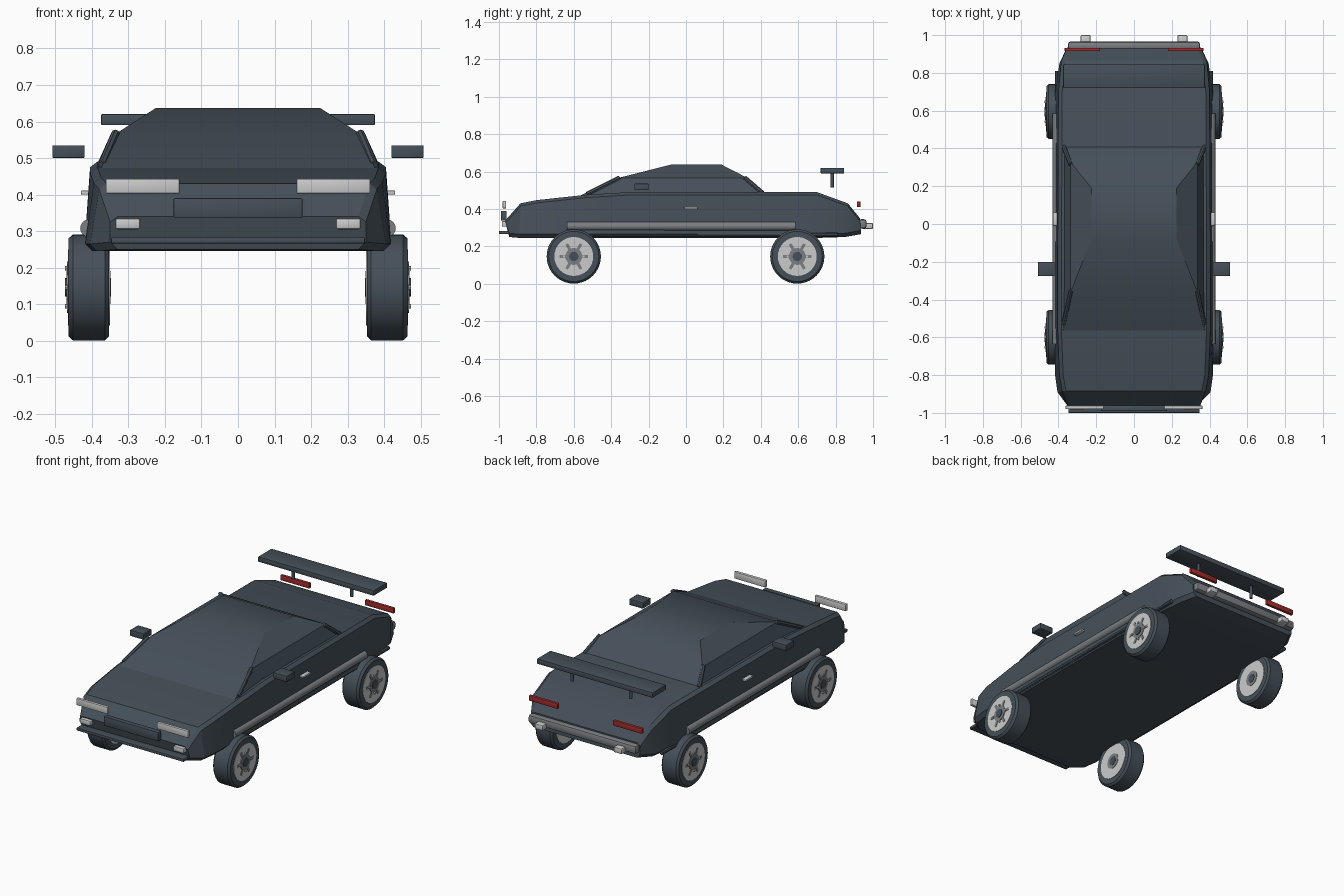
import bpy, bmesh, math
from mathutils import Vector, Matrix

if "Cube" in bpy.data.objects:
    bpy.data.objects.remove(bpy.data.objects["Cube"])

def mat(name, c):
    m = bpy.data.materials.new(name)
    m.diffuse_color = (*c, 1)
    m.use_nodes = True
    m.node_tree.nodes["Principled BSDF"].inputs["Base Color"].default_value = m.diffuse_color
    return m

SLATE = mat("dark slate paint", (0.06, 0.08, 0.10))
GREY = mat("mid grey trim", (0.20, 0.21, 0.225))
LIGHT = mat("light grey metal", (0.60, 0.60, 0.60))
RED = mat("tail red", (0.36, 0.025, 0.025))

def finish(bm, name, m, smooth=None):
    bmesh.ops.recalc_face_normals(bm, faces=bm.faces)
    me = bpy.data.meshes.new(name)
    bm.to_mesh(me)
    bm.free()
    me.materials.append(m)
    ob = bpy.data.objects.new(name, me)
    bpy.context.collection.objects.link(ob)
    if smooth:
        bpy.context.view_layer.objects.active = ob
        bpy.ops.object.select_all(action='DESELECT')
        ob.select_set(True)
        bpy.ops.object.shade_smooth_by_angle(angle=math.radians(smooth))
    return ob

def box(name, lo, hi, m, bevel=0.0):
    bm = bmesh.new()
    lo, hi = Vector(lo), Vector(hi)
    size = hi - lo
    bmesh.ops.create_cube(bm, size=1, matrix=Matrix.Translation((lo + hi) / 2) @ Matrix.Diagonal((*size, 1)))
    if bevel:
        bmesh.ops.bevel(bm, geom=bm.edges[:], offset=bevel, segments=2, affect='EDGES', profile=0.5)
    return finish(bm, name, m, 30 if bevel else None)

def pair(name, lo, hi, m, bevel=0.0):
    for s, side in ((-1, "left"), (1, "right")):
        xs = sorted((s * lo[0], s * hi[0]))
        box(f"{side}_{name}", (xs[0], *lo[1:]), (xs[1], *hi[1:]), m, bevel)

def rod(name, a, b, r, m, seg=16):
    a, b = Vector(a), Vector(b)
    bm = bmesh.new()
    rot = (b - a).to_track_quat('Z', 'Y').to_matrix().to_4x4()
    bmesh.ops.create_cone(bm, cap_ends=True, segments=seg, radius1=r, radius2=r, depth=(b - a).length,
                          matrix=Matrix.Translation((a + b) / 2) @ rot)
    return finish(bm, name, m, 40)

def loft(name, rings, m, smooth):
    bm = bmesh.new()
    vs = [[bm.verts.new(p) for p in r] for r in rings]
    n = len(rings[0])
    for a, b in zip(vs, vs[1:]):
        for i in range(n):
            j = (i + 1) % n
            bm.faces.new((a[i], a[j], b[j], b[i]))
    bm.faces.new(vs[0])
    bm.faces.new(vs[-1])
    return finish(bm, name, m, smooth)

# Main body: sections along y (y bottom, y top, z bottom, z top, half width bottom, half width top)
sections = [(-0.945, -0.965, 0.25, 0.34, 0.35, 0.35), (-0.89, -0.885, 0.245, 0.43, 0.405, 0.38),
            (-0.80, -0.80, 0.245, 0.447, 0.418, 0.395), (-0.54, -0.54, 0.245, 0.475, 0.42, 0.405),
            (-0.30, -0.30, 0.245, 0.49, 0.42, 0.405), (0.70, 0.70, 0.245, 0.49, 0.415, 0.40),
            (0.85, 0.865, 0.25, 0.43, 0.395, 0.385), (0.935, 0.93, 0.265, 0.35, 0.355, 0.355)]
rings = []
for yb, yt, zb, zt, wb, wt in sections:
    half = [(wb - 0.02, yb, zb), (wb, yb, zb + 0.02), (wt, yt, zt - 0.015), (wt - 0.02, yt, zt)]
    rings.append(half + [(-x, y, z) for x, y, z in reversed(half)])
loft("car_body", rings, SLATE, 20)

# Cabin with sloped glass and roof
rings = []
for z, w, y0, y1 in ((0.46, 0.38, -0.59, 0.44), (0.565, 0.337, -0.365, 0.33), (0.637, 0.225, -0.08, 0.19)):
    rings.append([(-w, y0, z), (w, y0, z), (w, y1, z), (-w, y1, z)])
loft("cabin", rings, SLATE, 30)

# Pillars, sills, door handles and mirrors on both sides
for s, side in ((-1, "left"), (1, "right")):
    rod(f"{side}_front_pillar", (s * 0.372, -0.53, 0.48), (s * 0.335, -0.355, 0.567), 0.012, SLATE, 8)
    rod(f"{side}_rear_pillar", (s * 0.372, 0.41, 0.485), (s * 0.335, 0.315, 0.567), 0.012, SLATE, 8)
    rod(f"{side}_sill", (s * 0.408, -0.635, 0.308), (s * 0.408, 0.585, 0.308), 0.024, GREY)
    rod(f"{side}_lower_sill", (s * 0.408, -0.63, 0.262), (s * 0.408, 0.81, 0.262), 0.011, SLATE, 8)
    rod(f"{side}_spoiler_post", (s * 0.19, 0.782, 0.515), (s * 0.19, 0.782, 0.60), 0.009, SLATE, 12)
pair("door_handle", (0.39, -0.01, 0.40), (0.43, 0.062, 0.411), LIGHT, 0.003)
pair("mirror", (0.42, -0.275, 0.50), (0.508, -0.20, 0.535), SLATE, 0.003)

# Nose: lamps, grille and splitter
pair("headlight", (0.16, -0.98, 0.403), (0.362, -0.962, 0.443), LIGHT, 0.003)
pair("fog_light", (0.268, -0.985, 0.305), (0.336, -0.94, 0.335), LIGHT, 0.006)
box("grille", (-0.176, -0.99, 0.337), (0.176, -0.96, 0.39), SLATE, 0.003)
box("splitter", (-0.347, -1.0, 0.266), (0.347, -0.93, 0.283), SLATE, 0.003)

# Tail: lamps, bumper, exhausts and spoiler
pair("tail_light", (0.18, 0.915, 0.41), (0.367, 0.932, 0.44), RED, 0.002)
box("rear_bumper", (-0.35, 0.922, 0.295), (0.35, 0.966, 0.345), GREY, 0.014)
pair("exhaust", (0.23, 0.94, 0.293), (0.282, 1.0, 0.325), LIGHT, 0.006)
box("spoiler_wing", (-0.375, 0.72, 0.59), (0.375, 0.845, 0.62), SLATE, 0.003)

# Wheels: lathed tyre, rim, spokes, hub and bolts
def wheel(label, s, cy):
    cz = 0.146
    n = 40
    prof = [(0.353, 0.10), (0.353, 0.134), (0.364, 0.145), (0.452, 0.145), (0.464, 0.134), (0.464, 0.10)]
    loft(f"{label}_tyre", [[(s * x, cy + r * math.cos(2 * math.pi * i / n), cz + r * math.sin(2 * math.pi * i / n))
                            for i in range(n)] for x, r in prof], SLATE, 40)
    def disc(part, x0, x1, r, m):
        rod(f"{label}_{part}", (s * x0, cy, cz), (s * x1, cy, cz), r, m, 32)
    disc("rim", 0.351, 0.466, 0.104, LIGHT)
    disc("hub", 0.349, 0.470, 0.045, GREY)
    disc("hub_cap", 0.347, 0.474, 0.025, SLATE)
    for k in range(6):
        a = math.pi * k / 3
        d = Vector((0, math.cos(a), math.sin(a)))
        bm = bmesh.new()
        bmesh.ops.create_cube(bm, size=1, matrix=Matrix.Translation(Vector((s * 0.46, cy, cz)) + d * 0.052)
                              @ Matrix.Rotation(a, 4, 'X') @ Matrix.Diagonal((0.016, 0.05, 0.016, 1)))
        finish(bm, f"{label}_spoke_{k + 1}", GREY)
    for k in range(4):
        a = math.pi * k / 2
        p = (cy + 0.052 * math.cos(a), cz + 0.052 * math.sin(a))
        rod(f"{label}_bolt_{k + 1}", (s * 0.46, *p), (s * 0.473, *p), 0.006, LIGHT, 8)

for s, side in ((-1, "left"), (1, "right")):
    for cy, end in ((-0.6, "front"), (0.595, "rear")):
        wheel(f"{end}_{side}_wheel", s, cy)
